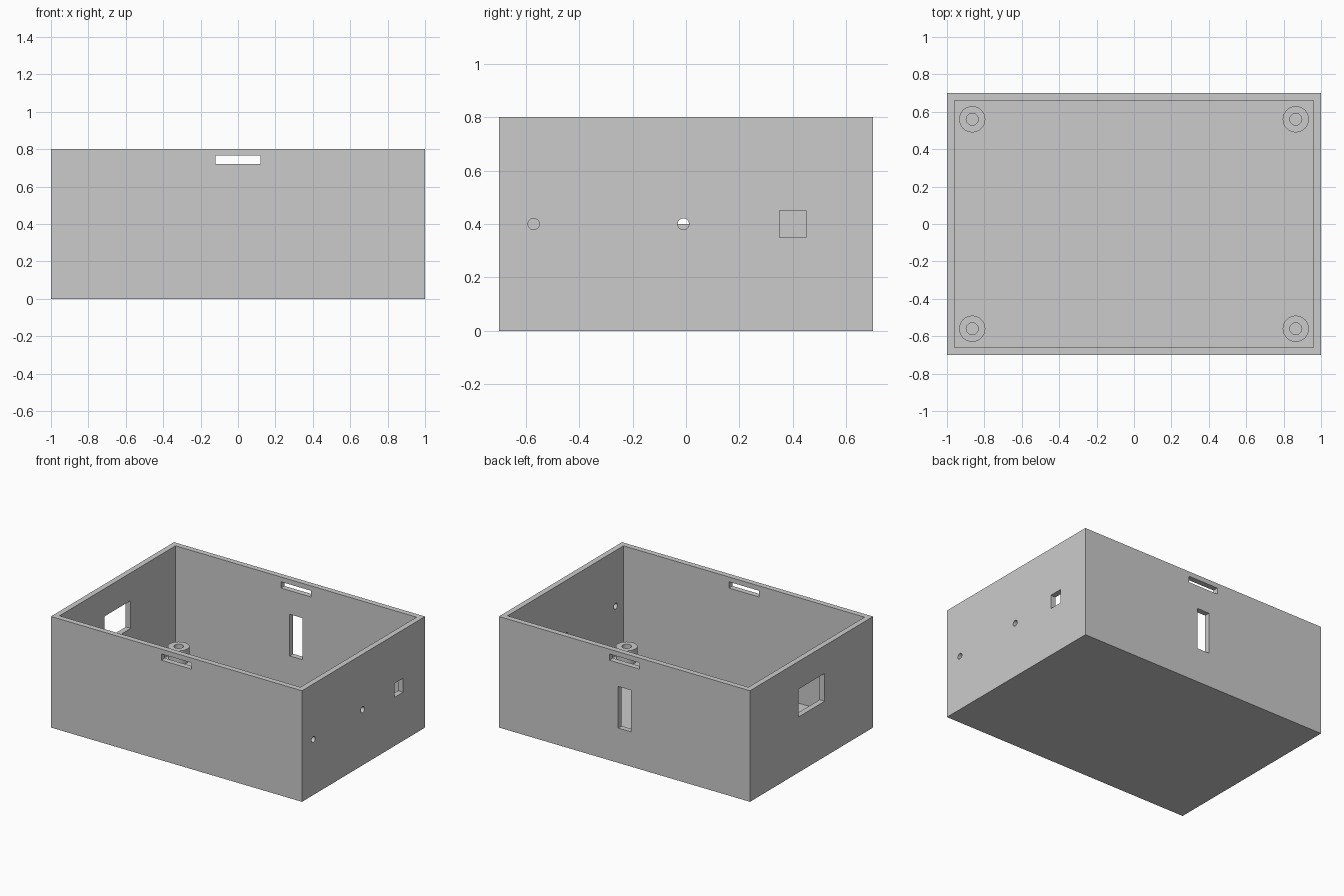
import bpy
import bmesh
from math import radians
from mathutils import Matrix, Vector

old = bpy.data.objects.get("Cube")
if old:
    bpy.data.objects.remove(old, do_unlink=True)

WALL = 0.04
HALF_X, HALF_Y, HEIGHT = 1.0, 0.7, 0.8

grey = bpy.data.materials.new("plain grey")
grey.use_nodes = True
colour = (0.6, 0.6, 0.6, 1)
grey.diffuse_color = colour
grey.node_tree.nodes["Principled BSDF"].inputs["Base Color"].default_value = colour


def finish(name, bm):
    bmesh.ops.recalc_face_normals(bm, faces=bm.faces)
    mesh = bpy.data.meshes.new(name)
    bm.to_mesh(mesh)
    bm.free()
    mesh.materials.append(grey)
    obj = bpy.data.objects.new(name, mesh)
    bpy.context.collection.objects.link(obj)
    return obj


def box(name, low, high):
    low, high = Vector(low), Vector(high)
    bm = bmesh.new()
    bmesh.ops.create_cube(bm, size=1, matrix=Matrix.Translation((low + high) / 2)
                          @ Matrix.Diagonal((*(high - low), 1)))
    return finish(name, bm)


def side_drill(name, y, z, radius):
    bm = bmesh.new()
    place = Matrix.Translation((HALF_X, y, z)) @ Matrix.Rotation(radians(90), 4, "Y")
    bmesh.ops.create_cone(bm, cap_ends=True, segments=32, radius1=radius,
                          radius2=radius, depth=0.2, matrix=place)
    return finish(name, bm)


def select_only(obj):
    bpy.ops.object.select_all(action="DESELECT")
    obj.select_set(True)
    bpy.context.view_layer.objects.active = obj


# Open-topped case
case = box("case", (-HALF_X, -HALF_Y, 0), (HALF_X, HALF_Y, HEIGHT))
back_in, back_out = HALF_Y - 0.1, HALF_Y + 0.1
side_in, side_out = HALF_X - 0.1, HALF_X + 0.1
cutters = [
    box("cavity_cutter", (WALL - HALF_X, WALL - HALF_Y, WALL),
        (HALF_X - WALL, HALF_Y - WALL, HEIGHT + 0.1)),
    # Lid slots near the rim, front and back
    box("front_slot_cutter", (-0.12, -back_out, 0.72), (0.12, -back_in, 0.765)),
    box("back_slot_cutter", (-0.12, back_in, 0.72), (0.12, back_out, 0.765)),
    # Upright opening in the back wall
    box("back_opening_cutter", (-0.05, back_in, 0.25), (0.05, back_out, 0.55)),
    # Wide opening in the right wall
    box("right_opening_cutter", (-side_out, -0.15, 0.4), (-side_in, 0.15, 0.6)),
    # Square opening and two round holes in the left wall
    box("left_opening_cutter", (side_in, 0.35, 0.35), (side_out, 0.45, 0.45)),
    side_drill("middle_hole_cutter", -0.01, 0.4, 0.021),
    side_drill("front_hole_cutter", -0.57, 0.4, 0.021),
]
for cutter in cutters:
    cutter.hide_render = True
    cut = case.modifiers.new(cutter.name, "BOOLEAN")
    cut.operation = "DIFFERENCE"
    cut.solver = "EXACT"
    cut.object = cutter
select_only(case)
for name in [m.name for m in case.modifiers]:
    bpy.ops.object.modifier_apply(modifier=name)
for cutter in cutters:
    bpy.data.objects.remove(cutter, do_unlink=True)
bpy.ops.object.shade_smooth_by_angle(angle=radians(30))


# Hollow screw posts in the four corners
def screw_post(name, x, y, outer=0.07, inner=0.032, top=0.14):
    bm = bmesh.new()
    profile = [(inner, WALL), (inner, top), (outer, top), (outer, WALL)]
    verts = [bm.verts.new((r, 0, z)) for r, z in profile]
    edges = [bm.edges.new(pair) for pair in zip(verts, verts[1:] + verts[:1])]
    bmesh.ops.spin(bm, geom=verts + edges, axis=(0, 0, 1), cent=(0, 0, 0),
                   angle=radians(360), steps=48)
    bmesh.ops.remove_doubles(bm, verts=bm.verts, dist=0.0001)
    post = finish(name, bm)
    post.location = (x, y, 0)
    select_only(post)
    bpy.ops.object.shade_smooth_by_angle(angle=radians(30))


for end, sy in (("front", -1), ("back", 1)):
    for side, sx in (("right", -1), ("left", 1)):
        screw_post(f"{end}_{side}_screw_post", sx * 0.865, sy * 0.56)
